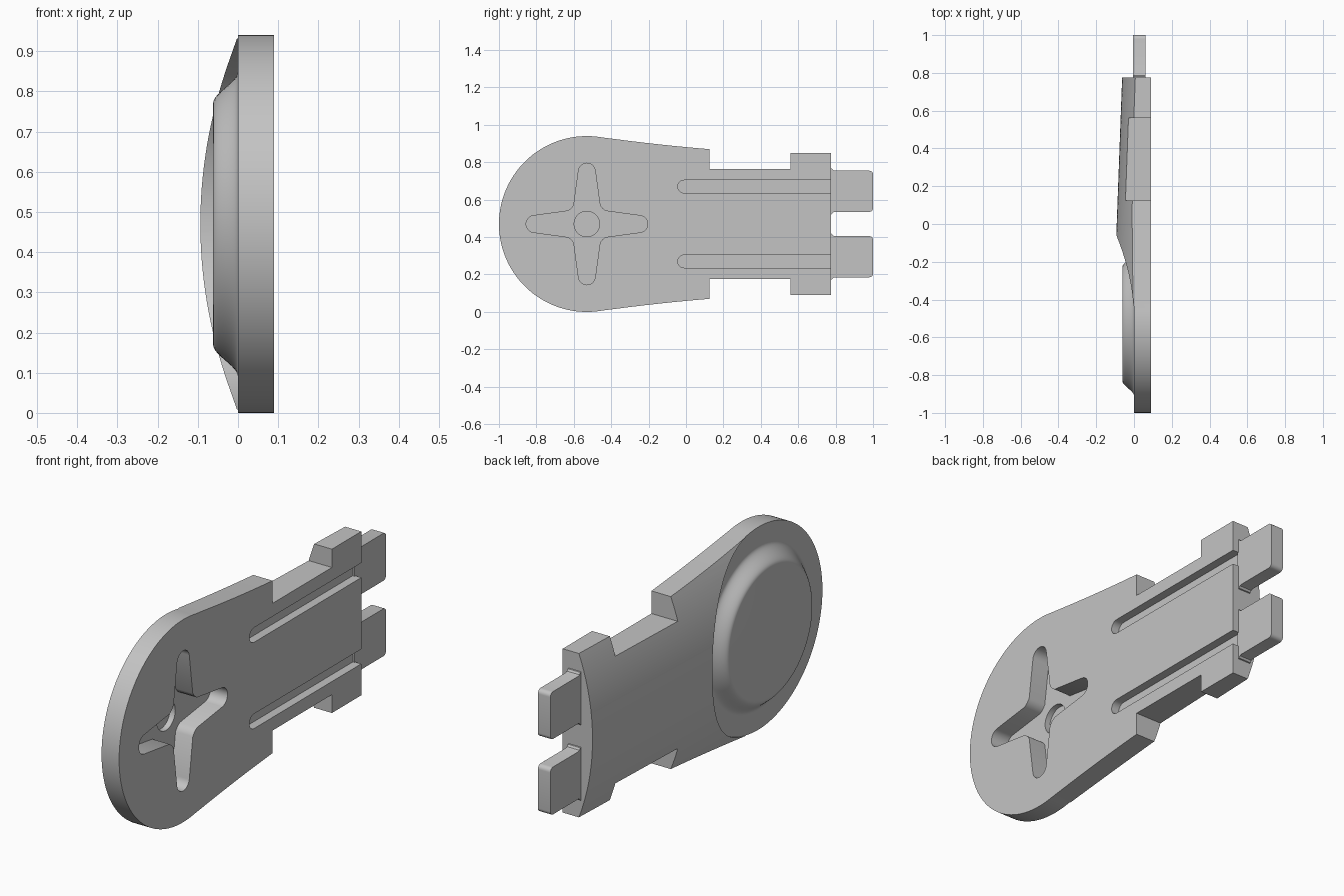
import bpy, bmesh
from math import pi, sin, cos, radians
from mathutils import Matrix

cube = bpy.data.objects.get("Cube")
if cube:
    bpy.data.objects.remove(cube, do_unlink=True)

grey = bpy.data.materials.new("plain grey")
grey.use_nodes = True
grey.diffuse_color = (0.55, 0.55, 0.55, 1)
grey.node_tree.nodes["Principled BSDF"].inputs["Base Color"].default_value = (0.55, 0.55, 0.55, 1)

CY, CZ, R = -0.53, 0.47, 0.47     # head centre and radius
FACE = 0.09                       # flat side


def finish(name, bm):
    bmesh.ops.recalc_face_normals(bm, faces=bm.faces)
    mesh = bpy.data.meshes.new(name)
    bm.to_mesh(mesh)
    bm.free()
    mesh.materials.append(grey)
    ob = bpy.data.objects.new(name, mesh)
    bpy.context.collection.objects.link(ob)
    return ob


def prism(name, pts, x0, x1):
    """Extrude a (y, z) outline along x."""
    bm = bmesh.new()
    face = bm.faces.new([bm.verts.new((x0, y, z)) for y, z in pts])
    out = bmesh.ops.extrude_face_region(bm, geom=[face])
    moved = [v for v in out["geom"] if isinstance(v, bmesh.types.BMVert)]
    bmesh.ops.translate(bm, verts=moved, vec=(x1 - x0, 0, 0))
    return finish(name, bm)


def arc(cy, cz, r, a0, a1, n):
    steps = [radians(a0 + (a1 - a0) * i / n) for i in range(n + 1)]
    return [(cy + r * cos(a), cz + r * sin(a)) for a in steps]


def combine(target, tool, operation):
    mod = target.modifiers.new(operation, 'BOOLEAN')
    mod.operation, mod.object, mod.solver = operation, tool, 'EXACT'
    bpy.context.view_layer.objects.active = target
    bpy.ops.object.modifier_apply(modifier=mod.name)
    bpy.data.objects.remove(tool, do_unlink=True)


# Body outline: round head, gently waisted sides, notched tail
side = [(0.775, 0.38), (0.56, 0.38), (0.56, 0.295), (0.125, 0.295), (0.125, 0.4)]
side += [(0.125 - 0.57 * t, 0.4 + 0.047 * t + 0.016 * t * t)
         for t in [i / 10 for i in range(1, 10)]]
upper = [(y, CZ + h) for y, h in side]
lower = [(y, CZ - h) for y, h in reversed(side)]
body = prism("body", upper + arc(CY, CZ, R, 80, 280, 100) + lower, -0.2, FACE)

# Curved back of the handle: a large, slightly tilted cylinder
bm = bmesh.new()
bmesh.ops.create_cone(bm, cap_ends=True, segments=300, radius1=1.07, radius2=1.07, depth=4)
slope = 0.037
bm.transform(Matrix.Translation((1.07 - 0.0908, 0, 0.47))
             @ Matrix.Rotation(-slope, 4, 'Z') @ Matrix.Rotation(pi / 2, 4, 'X'))
combine(body, finish("back_curve", bm), 'INTERSECT')

# Recessed round seat on the back of the head
combine(body, prism("seat_cutter", arc(CY, CZ, R + 0.001, 0, 357, 119), -0.4, 0), 'DIFFERENCE')

# Raised dome with an S-shaped flank
bm = bmesh.new()
rows = [(0.02, 0.38)]
for i in range(13):
    t = i / 12
    rows.append((-0.062 * t * t * (3 - 2 * t), 0.38 - 0.08 * t))
rings = []
for x, r in rows:
    rings.append([bm.verts.new((x, y, z)) for y, z in arc(CY, CZ, r, 0, 356.25, 95)])
for a, b in zip(rings, rings[1:]):
    for i in range(len(a)):
        j = (i + 1) % len(a)
        bm.faces.new((a[i], a[j], b[j], b[i]))
bm.faces.new(rings[0])
bm.faces.new(rings[-1])
combine(body, finish("dome", bm), 'UNION')

# Four-armed pocket in the flat side, with a shallow hole in its floor
arm = [(0.1, -0.07)] + arc(0.28, 0, 0.045, -80, 80, 12) + [(0.1, 0.07), (0.083, 0.083)]
arm[1:1] = []
cross = []
for k in range(4):
    c, s = cos(k * pi / 2), sin(k * pi / 2)
    cross += [(CY + u * c - v * s, CZ + u * s + v * c) for u, v in arm]
combine(body, prism("cross_cutter", cross, 0.0015, 0.2), 'DIFFERENCE')
combine(body, prism("hole_cutter", arc(CY, CZ, 0.068, 0, 352.5, 47), -0.025, 0.05), 'DIFFERENCE')

for sign in (-1, 1):
    # Long groove, round at its inner end
    gz = CZ + sign * 0.2
    groove = arc(-0.01, gz, 0.034, 90, 270, 16) + [(0.9, gz - 0.034), (0.9, gz + 0.034)]
    combine(body, prism("groove_cutter", groove, FACE - 0.04, 0.2), 'DIFFERENCE')

for sign in (-1, 1):
    # Prong with rounded tip corners and a flared root
    pz, h, c = CZ + sign * 0.175, 0.11, 0.02
    half = [(0.77, h + 0.015), (0.78, h + 0.012), (0.786, h + 0.003), (0.795, h)]
    tip = arc(1 - c, h - c, c, 90, 0, 6)
    top = half + tip
    pts = [(y, pz + d) for y, d in top] + [(y, pz - d) for y, d in reversed(top)]
    combine(body, prism("prong", pts, -0.004, 0.06), 'UNION')

# Smooth curved surfaces, keep hard edges
bpy.ops.object.select_all(action='DESELECT')
body.select_set(True)
bpy.context.view_layer.objects.active = body
bpy.ops.object.shade_smooth_by_angle(angle=radians(30))
